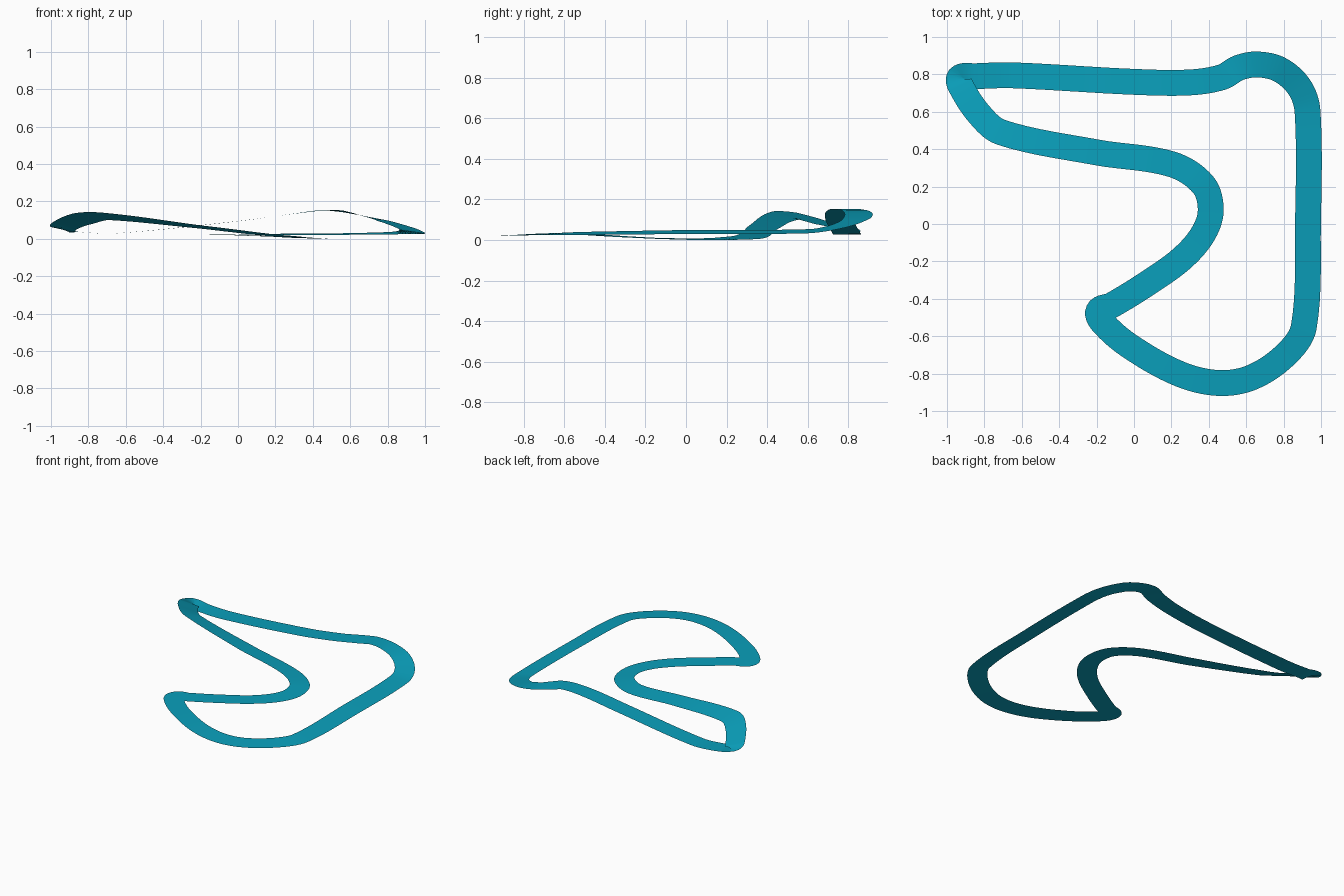
import bpy
from mathutils import Vector
from mathutils.geometry import interpolate_bezier

HALF_WIDTH = 0.069
STEPS = 8

cube = bpy.data.objects.get("Cube")
if cube:
    bpy.data.objects.remove(cube, do_unlink=True)

# Centre line of the circuit: x, y, z and the rise of the outer edge (banking)
PATH = [
    # back straight, climbing to the crest
    (-.93, .785, .047, .01), (-.85, .79, .037, 0), (-.65, .795, .03, 0),
    (0, .76, .095, 0), (.3, .757, .135, 0), (.47, .785, .154, 0),
    # crest and descending corner
    (.56, .835, .146, 0), (.66, .853, .125, 0), (.78, .825, .096, 0),
    (.885, .73, .063, -.005), (.928, .6, .044, -.01),
    # long side straight
    (.93, 0, .04, -.01), (.908, -.55, .033, -.007),
    # front sweep
    (.81, -.7, .03, -.005), (.63, -.82, .027, -.004), (.45, -.85, .025, -.004),
    (.24, -.8, .025, -.003), (-.02, -.655, .026, 0),
    # tight front hairpin
    (-.165, -.53, .027, 0), (-.19, -.465, .027, 0), (-.12, -.435, .025, 0),
    # inner lane and its wide turn
    (.06, -.325, .018, 0), (.25, -.19, .011, 0), (.365, -.06, .007, .002),
    (.41, .07, .005, .004), (.37, .21, .008, .006), (.2, .32, .018, .008),
    # climb to the banked corner
    (-.2, .383, .064, .01), (-.71, .49, .121, .02), (-.83, .59, .108, .028),
    (-.93, .745, .068, .02),
]


def smooth_loop(path):
    """Sample a closed smooth curve, returning points and banking."""
    points = [Vector(p[:3]) for p in path]
    count = len(points)
    tangents = [(points[(i + 1) % count] - points[i - 1]).normalized()
                for i in range(count)]
    samples, banks = [], []
    for i in range(count):
        j = (i + 1) % count
        a, b = points[i], points[j]
        reach = (b - a).length / 3
        curve = interpolate_bezier(a, a + tangents[i] * reach,
                                   b - tangents[j] * reach, b, STEPS + 1)
        for k, point in enumerate(curve[:-1]):
            t = k / STEPS
            samples.append(point)
            banks.append(path[i][3] * (1 - t) + path[j][3] * t)
    return samples, banks


def build_ribbon(name, path, material):
    """Sweep a flat banked strip along the closed path."""
    centre, banks = smooth_loop(path)
    count = len(centre)
    verts = []
    for i, point in enumerate(centre):
        along = centre[(i + 1) % count] - centre[i - 1]
        outward = Vector((-along.y, along.x, 0)).normalized() * HALF_WIDTH
        outward.z = banks[i]
        verts += [point + outward, point - outward]
    # Rest the lowest edge on the ground
    floor = min(v.z for v in verts)
    for v in verts:
        v.z -= floor
    faces = []
    for i in range(count):
        a, b = 2 * i, 2 * ((i + 1) % count)
        faces.append((a, a + 1, b + 1, b))
    mesh = bpy.data.meshes.new(name)
    mesh.from_pydata(verts, [], faces)
    mesh.materials.append(material)
    mesh.polygons.foreach_set("use_smooth", [True] * len(mesh.polygons))
    mesh.update()
    obj = bpy.data.objects.new(name, mesh)
    bpy.context.collection.objects.link(obj)
    return obj


def flat_material(name, colour):
    material = bpy.data.materials.new(name)
    material.use_nodes = True
    material.diffuse_color = colour
    shader = material.node_tree.nodes["Principled BSDF"]
    shader.inputs["Base Color"].default_value = colour
    return material


teal = flat_material("teal", (0.003, 0.35, 0.5, 1))
build_ribbon("track_ribbon", PATH, teal)
